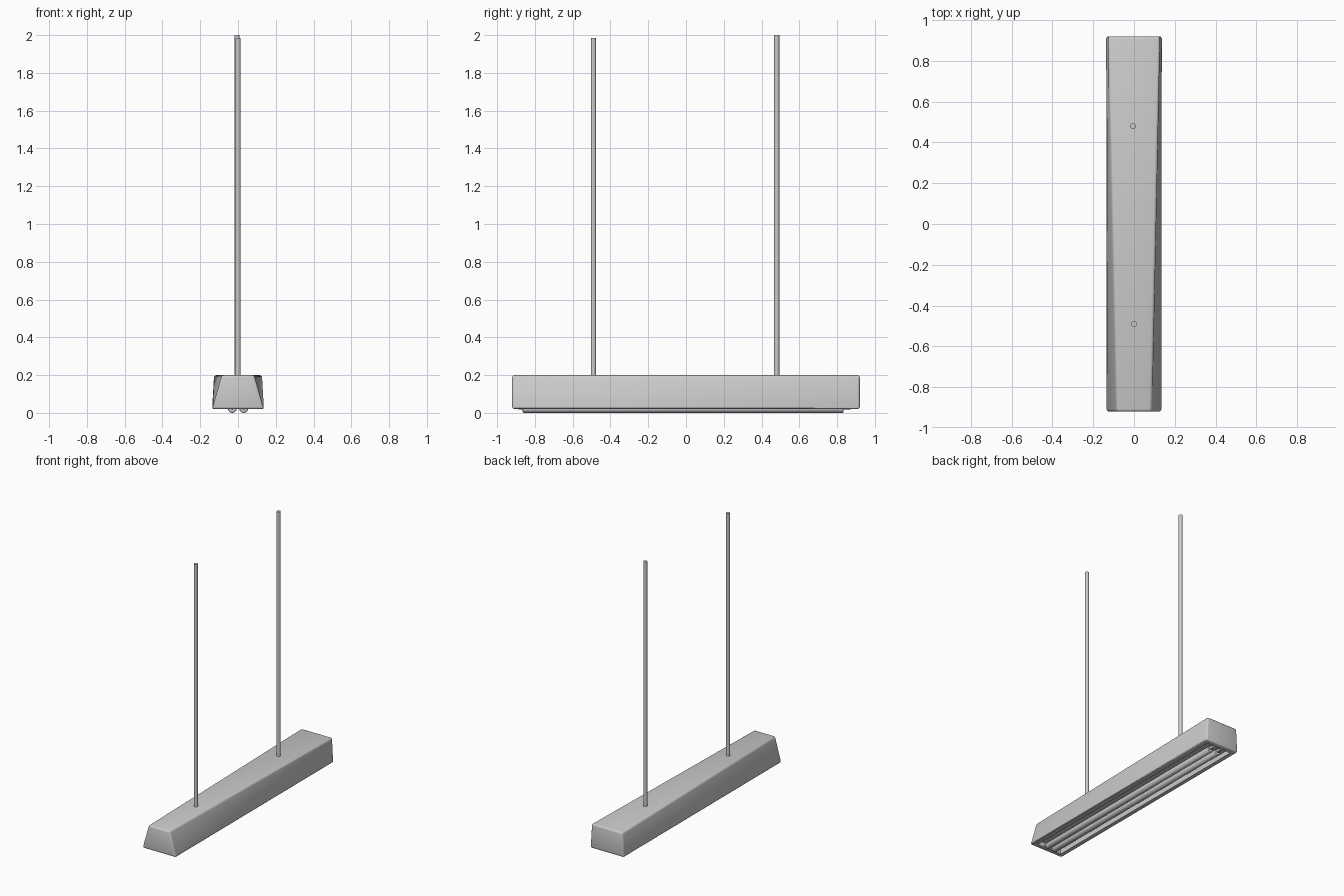
import bpy, bmesh
from mathutils import Matrix, Vector

if "Cube" in bpy.data.objects:
    bpy.data.objects.remove(bpy.data.objects["Cube"])


def make_object(name, bm):
    bmesh.ops.recalc_face_normals(bm, faces=bm.faces)
    mesh = bpy.data.meshes.new(name)
    bm.to_mesh(mesh)
    bm.free()
    obj = bpy.data.objects.new(name, mesh)
    bpy.context.collection.objects.link(obj)
    bpy.ops.object.select_all(action='DESELECT')
    bpy.context.view_layer.objects.active = obj
    obj.select_set(True)
    bpy.ops.object.shade_smooth_by_angle()
    return obj


def cylinder(name, start, end, radius, sides=16, rounding=0.0):
    a, b = Vector(start), Vector(end)
    bm = bmesh.new()
    turn = (b - a).to_track_quat('Z', 'Y').to_matrix().to_4x4()
    bmesh.ops.create_cone(bm, cap_ends=True, segments=sides, radius1=radius,
                          radius2=radius, depth=(b - a).length,
                          matrix=Matrix.Translation((a + b) / 2) @ turn)
    if rounding:
        rims = [e for e in bm.edges if any(len(f.verts) > 4 for f in e.link_faces)]
        bmesh.ops.bevel(bm, geom=rims, offset=rounding, segments=2,
                        profile=0.5, affect='EDGES')
    return make_object(name, bm)


# Housing: a rounded box whose top narrows toward the front
bm = bmesh.new()
bmesh.ops.create_cube(bm, size=1)
for v in bm.verts:
    side = 1 if v.co.x > 0 else -1
    back, top = v.co.y > 0, v.co.z > 0
    half = (0.127 if back else 0.086) if top else 0.137
    v.co = (side * half, 0.92 if back else -0.92, 0.2 if top else 0.02)
bm.normal_update()
bmesh.ops.bevel(bm, geom=bm.edges[:], offset=0.012, segments=3,
                profile=0.5, affect='EDGES')
# Lamp recess pushed up into the underside
bm.normal_update()
floor = min(bm.faces, key=lambda f: f.calc_center_median().z)
bmesh.ops.inset_region(bm, faces=[floor], thickness=0.035)
result = bmesh.ops.extrude_face_region(bm, geom=[floor])
bmesh.ops.delete(bm, geom=[floor], context='FACES_ONLY') if floor.is_valid else None
for v in (g for g in result['geom'] if isinstance(g, bmesh.types.BMVert)):
    v.co.z += 0.035
make_object("housing", bm)

# Two fluorescent tubes with end sockets
for side, word in ((-1, "left"), (1, "right")):
    x = side * 0.03
    cylinder(word + "_tube", (x, -0.865, 0.028), (x, 0.835, 0.028), 0.023,
             20, 0.006)
    for end, y in (("front", -0.868), ("back", 0.85)):
        cylinder(f"{word}_{end}_socket", (x, y - 0.02, 0.035),
                 (x, y + 0.02, 0.035), 0.012, 12)

# Hanging rods
cylinder("front_rod", (0, -0.49, 0.19), (0, -0.49, 1.985), 0.014)
cylinder("back_rod", (-0.005, 0.48, 0.19), (-0.005, 0.48, 2.0), 0.014)

# Settle the tubes on the ground plane
for obj in bpy.data.objects:
    if "tube" in obj.name or "socket" in obj.name:
        obj.location.z = -0.005
